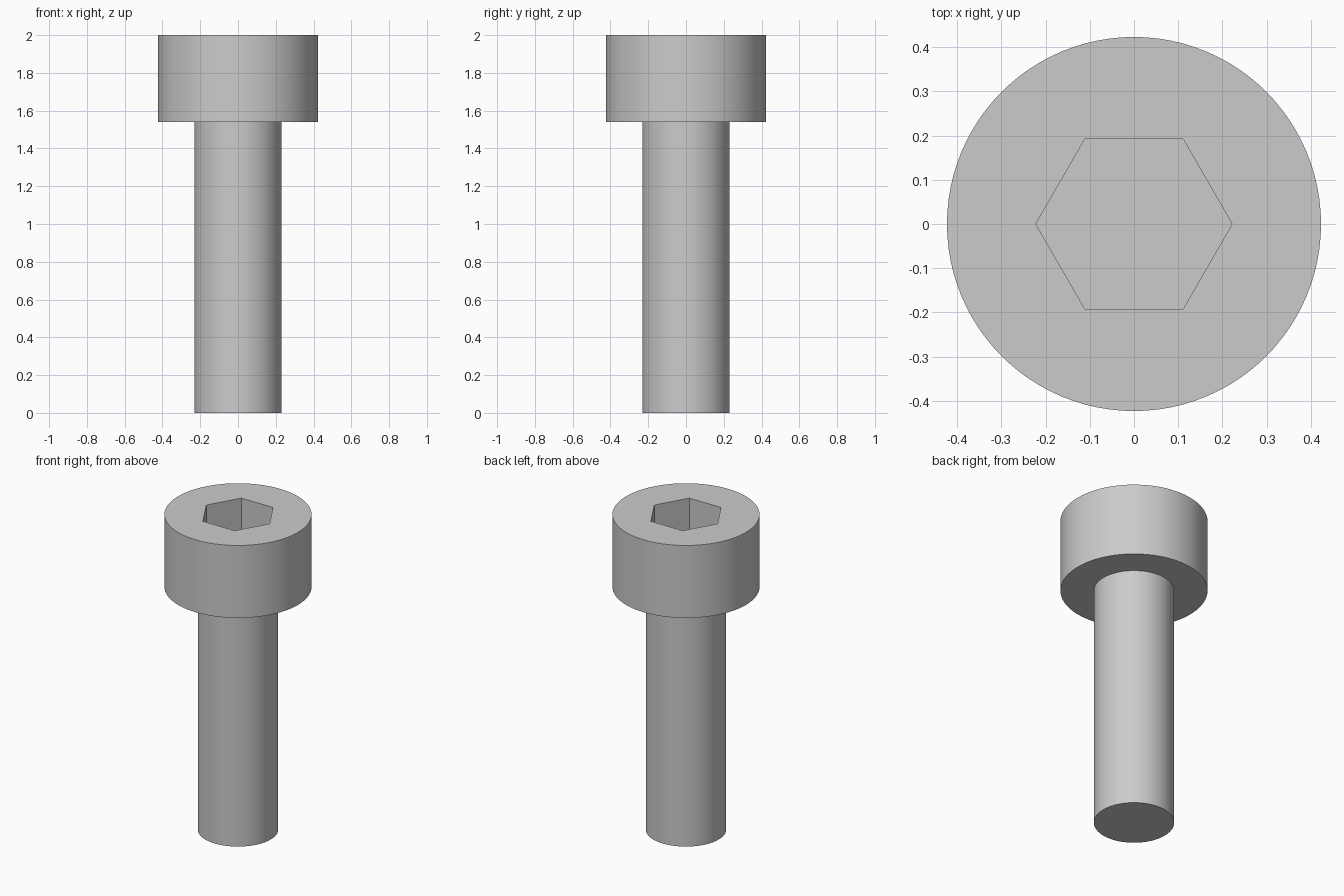
import bpy, bmesh, math
from mathutils import Matrix, Vector

cube = bpy.data.objects.get("Cube")
if cube:
    bpy.data.objects.remove(cube, do_unlink=True)

HEAD_R, SHAFT_R, SOCKET_R = 0.423, 0.231, 0.222
TOP, NECK, SOCKET_DEPTH = 2.0, 1.54, 0.23
SIDES = 96

# Grey steel
steel = bpy.data.materials.new("grey steel")
steel.use_nodes = True
colour = (0.6, 0.6, 0.6, 1)
steel.diffuse_color = colour
steel.node_tree.nodes["Principled BSDF"].inputs["Base Color"].default_value = colour


def add_object(name, bm):
    bmesh.ops.recalc_face_normals(bm, faces=bm.faces)
    mesh = bpy.data.meshes.new(name)
    bm.to_mesh(mesh)
    bm.free()
    mesh.materials.append(steel)
    obj = bpy.data.objects.new(name, mesh)
    bpy.context.collection.objects.link(obj)
    return obj


def extrude_cap(bm, face, height):
    """Pull a face straight up or down and return the moved cap."""
    cap = bmesh.ops.extrude_discrete_faces(bm, faces=[face])["faces"][0]
    bmesh.ops.translate(bm, verts=cap.verts, vec=(0, 0, height))
    return cap


# Shaft and head as one solid: disc, raise, widen, raise
bm = bmesh.new()
bmesh.ops.create_circle(bm, cap_ends=True, segments=SIDES, radius=SHAFT_R)
bm.faces.ensure_lookup_table()
base = bm.faces[0]
rim = list(base.edges)


def raise_rim(edges, height, scale):
    geom = bmesh.ops.extrude_edge_only(bm, edges=edges)["geom"]
    verts = [g for g in geom if isinstance(g, bmesh.types.BMVert)]
    for v in verts:
        v.co = Vector((v.co.x * scale, v.co.y * scale, v.co.z + height))
    return [g for g in geom if isinstance(g, bmesh.types.BMEdge)]


rim = raise_rim(rim, NECK, 1)
rim = raise_rim(rim, 0, HEAD_R / SHAFT_R)
rim = raise_rim(rim, TOP - NECK, 1)
bmesh.ops.contextual_create(bm, geom=rim)
screw = add_object("socket_head_screw", bm)

# Hexagonal socket cutter, corners on the x axis
bm = bmesh.new()
bmesh.ops.create_cone(
    bm, cap_ends=True, segments=6, radius1=SOCKET_R, radius2=SOCKET_R,
    depth=2 * SOCKET_DEPTH,
    matrix=Matrix.Translation((0, 0, TOP)) @ Matrix.Rotation(math.radians(90), 4, "Z"))
cutter = add_object("socket_cutter", bm)
cutter.hide_render = True

# Cut the socket, then drop the cutter
cut = screw.modifiers.new("hex socket", "BOOLEAN")
cut.operation = "DIFFERENCE"
cut.solver = "EXACT"
cut.object = cutter
bpy.ops.object.select_all(action="DESELECT")
screw.select_set(True)
bpy.context.view_layer.objects.active = screw
bpy.ops.object.modifier_apply(modifier=cut.name)
bpy.data.objects.remove(cutter, do_unlink=True)

# Round walls smooth, rims and socket corners sharp
bpy.ops.object.shade_smooth_by_angle(angle=math.radians(30))
